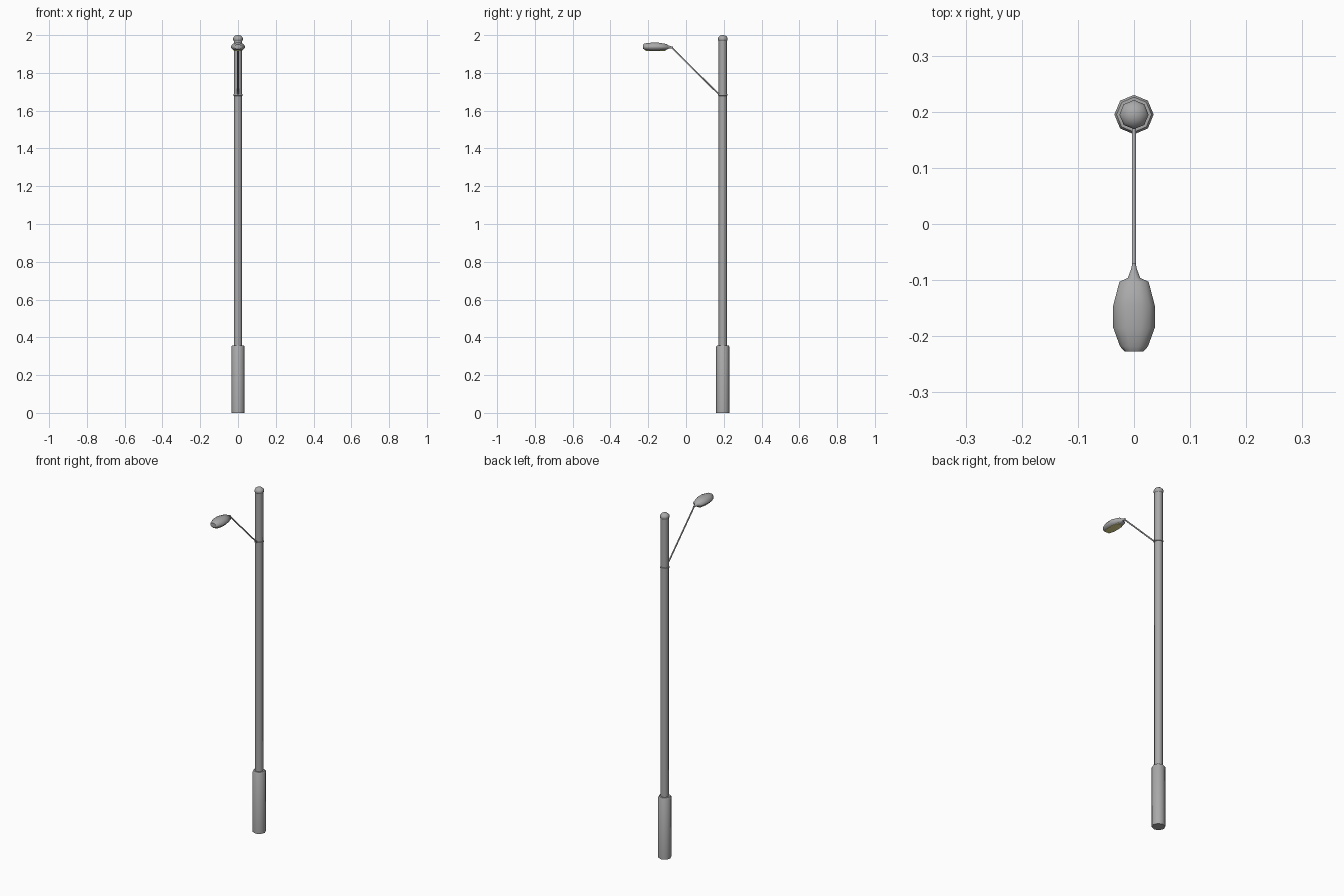
import bpy, bmesh, math
from mathutils import Vector

if "Cube" in bpy.data.objects:
    bpy.data.objects.remove(bpy.data.objects["Cube"])

POLE_Y = 0.195


def material(name, rgb):
    m = bpy.data.materials.new(name)
    m.diffuse_color = (*rgb, 1)
    m.use_nodes = True
    m.node_tree.nodes["Principled BSDF"].inputs["Base Color"].default_value = m.diffuse_color
    return m


grey = material("grey metal", (0.40, 0.40, 0.40))
yellow = material("yellow lens", (0.80, 0.74, 0.30))


def loft(name, rings, mat, angle=50):
    """Skin a list of equal-length point rings and cap both ends."""
    bm = bmesh.new()
    loops = [[bm.verts.new(p) for p in r] for r in rings]
    n = len(loops[0])
    for a, b in zip(loops, loops[1:]):
        for i in range(n):
            bm.faces.new((a[i], a[(i + 1) % n], b[(i + 1) % n], b[i]))
    bm.faces.new(loops[0])
    bm.faces.new(loops[-1])
    bmesh.ops.recalc_face_normals(bm, faces=bm.faces)
    me = bpy.data.meshes.new(name)
    bm.to_mesh(me)
    bm.free()
    me.materials.append(mat)
    ob = bpy.data.objects.new(name, me)
    bpy.context.collection.objects.link(ob)
    bpy.ops.object.select_all(action='DESELECT')
    ob.select_set(True)
    bpy.context.view_layer.objects.active = ob
    bpy.ops.object.shade_smooth_by_angle(angle=math.radians(angle))
    return ob


def lathe(name, profile, sides=8):
    """Upright turned part on the pole axis from (radius, z) pairs."""
    rings = [[(r * math.cos(math.tau * i / sides),
               POLE_Y + r * math.sin(math.tau * i / sides), z)
              for i in range(sides)] for r, z in profile]
    return loft(name, rings, grey)


# upright parts
lathe("base_sleeve", [(0.035, 0), (0.035, 0.350), (0.031, 0.356), (0.022, 0.356)])
lathe("pole", [(0.022, 0.34), (0.022, 1.972)])
lathe("arm_clamp", [(0.021, 1.678), (0.025, 1.680), (0.025, 1.688), (0.021, 1.690)])
lathe("top_cap", [(0.021, 1.968), (0.026, 1.974), (0.026, 1.984), (0.022, 1.991),
                  (0.013, 1.998), (0.004, 2.0)])

# slanted arm
start, end = Vector((0, 0.178, 1.683)), Vector((0, -0.078, 1.936))
side = Vector((1, 0, 0))
up = (end - start).normalized().cross(side)
loft("arm", [[c + 0.004 * (side * math.cos(t) + up * math.sin(t))
              for t in (math.tau * i / 8 for i in range(8))]
             for c in (start, end)], grey)


# lamp head: stations along y of (y, half width, bottom z, top z)
def section(y, w, lo, hi):
    mid = (lo + hi) / 2
    h = (hi - lo) / 2
    half = [(0.60, -1), (1, -0.35), (1, 0.1), (0.75, 0.7), (0.35, 1)]
    pts = half + [(-x, z) for x, z in reversed(half)]
    return [(x * w, y, mid + z * h) for x, z in pts]


head = [(-0.070, 0.003, 1.932, 1.939), (-0.080, 0.005, 1.930, 1.941),
        (-0.096, 0.011, 1.927, 1.946), (-0.103, 0.026, 1.922, 1.953),
        (-0.145, 0.037, 1.919, 1.960), (-0.185, 0.037, 1.919, 1.960),
        (-0.218, 0.025, 1.922, 1.956), (-0.227, 0.017, 1.927, 1.951)]
loft("lamp_head", [section(*s) for s in head], grey)

# thin lens plate under the head
outline = [(-0.108, 0.015), (-0.145, 0.023), (-0.185, 0.023), (-0.214, 0.014)]
loop = [(w, y) for y, w in outline] + [(-w, y) for y, w in reversed(outline)]
loft("lens", [[(x * k, y, z) for x, y in loop]
              for z, k in ((1.923, 1), (1.918, 1), (1.917, 0.9))], yellow)
